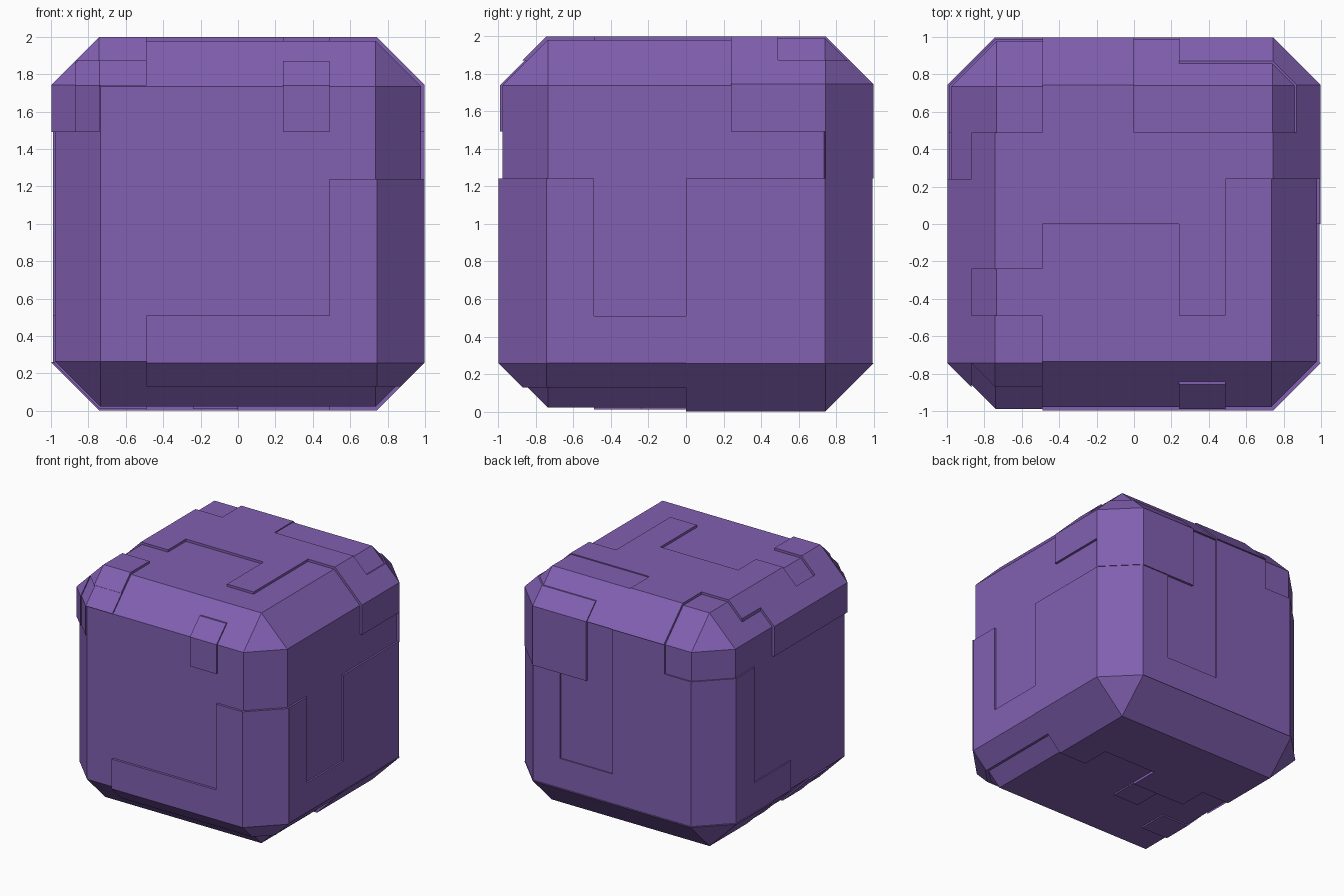
import bpy, bmesh
from itertools import permutations, product
from mathutils import Vector

if "Cube" in bpy.data.objects:
    bpy.data.objects.remove(bpy.data.objects["Cube"])

purple = bpy.data.materials.new("purple")
purple.diffuse_color = (0.22, 0.115, 0.44, 1)
purple.use_nodes = True
purple.node_tree.nodes["Principled BSDF"].inputs["Base Color"].default_value = purple.diffuse_color

CORE = 0.978          # half size of the plain body
E = 1.2               # "beyond the surface" limit
S = 0.74              # start of the chamfered edges
M = 0.87              # middle of a chamfer


def block(bm, half, box=None):
    """Chamfered cube of the given half size, optionally trimmed to a box."""
    flat = 0.735 + (half - CORE) * 0.41
    tmp = bmesh.new()
    pts = {p for s in product((-1, 1), repeat=3)
           for p in permutations((0, 1, 2))
           for p in [tuple(s[i] * (half if p[i] == 0 else flat) for i in range(3))]}
    for p in sorted(pts):
        tmp.verts.new(p)
    bmesh.ops.convex_hull(tmp, input=tmp.verts[:])
    bmesh.ops.dissolve_limit(tmp, angle_limit=0.02, verts=tmp.verts[:], edges=tmp.edges[:])
    if box:
        for axis in range(3):
            for side in (0, 1):
                d = box[axis][side]
                if abs(d) > 1.05:
                    continue
                co, no = Vector(), Vector()
                co[axis], no[axis] = d, (1 if side else -1)
                res = bmesh.ops.bisect_plane(
                    tmp, geom=tmp.verts[:] + tmp.edges[:] + tmp.faces[:], dist=1e-5,
                    plane_co=co, plane_no=no, clear_outer=True)
                cut = [g for g in res["geom_cut"] if isinstance(g, bmesh.types.BMEdge)]
                if cut:
                    bmesh.ops.holes_fill(tmp, edges=cut, sides=0)
    bmesh.ops.recalc_face_normals(tmp, faces=tmp.faces[:])
    # copy the trimmed block into the target
    new = {v: bm.verts.new(v.co + Vector((0, 0, 1))) for v in tmp.verts}
    for f in tmp.faces:
        bm.faces.new([new[v] for v in f.verts])
    tmp.free()


def build(name, blocks):
    bm = bmesh.new()
    for half, *box in blocks:
        block(bm, half, box)
    me = bpy.data.meshes.new(name)
    bm.to_mesh(me)
    bm.free()
    me.materials.append(purple)
    bpy.context.collection.objects.link(bpy.data.objects.new(name, me))


# plain chamfered body
build("cube_body", [(CORE,)])

# Panels: outer half size, then x, y and z ranges measured from the cube centre
H, L = 0.998, 0.989
build("top_panels", [
    (H, (-.49, 0), (0, E), (S, E)),
    (H, (0, .49), (0, .49), (S, E)),
    (H, (.24, .49), (-.49, 0), (S, E)),
    (H, (.49, E), (.24, .49), (S, E)),
    (H, (M, E), (.49, E), (.49, E)),
    (H, (-M, -.49), (-.24, .49), (S, E)),
    (H, (-E, -M), (-.49, .24), (.49, E)),
    (L, (0, M), (.49, E), (S, E)),
])
build("front_left_corner", [
    (L, (-E, -S), (-E, -.49), (.49, E)),
    (L, (-S, -.49), (-E, -.49), (S, E)),
    (H, (-E, -.49), (-M, -.49), (M, E)),
    (H, (-E, -M), (-E, -.49), (.49, E)),
])
build("front_panels", [
    (H, (.49, E), (-E, -S), (-M, .24)),
    (H, (-.49, .49), (-E, -S), (-M, -.49)),
    (L, (.24, .49), (-E, -S), (.49, M)),
])
build("right_panels", [
    (L + .004, (S, E), (-E, -.49), (-M, .24)),
    (L + .004, (S, E), (-.49, 0), (-M, -.49)),
    (L + .004, (S, E), (0, E), (-E, .24)),
    (H, (S, E), (.24, E), (.49, M)),
    (H, (S, E), (S, E), (.24, M)),
])
build("back_panels", [
    (L, (-.49, 0), (S, E), (-E, M)),
    (L, (-E, -.49), (S, E), (-E, .49)),
    (L, (0, .49), (S, E), (-E, -.49)),
    (L, (.49, E), (S, E), (-E, .24)),
    (H, (.24, E), (S, E), (.24, M)),
])
build("left_panels", [
    (L, (-E, -S), (.49, E), (-E, .49)),
    (L, (-E, -S), (0, .49), (-E, -.49)),
])
build("bottom_panels", [
    (H, (-.49, .49), (.24, E), (-E, -S)),
    (H, (.49, E), (0, E), (-E, -S)),
    (H, (-.49, 0), (0, .24), (-E, -S)),
    (H, (-E, -.49), (.24, E), (-E, -S)),
    (L, (-E, -.49), (-.49, -.24), (-E, -S)),
    (L, (-.24, 0), (-.24, 0), (-E, -S)),
])
